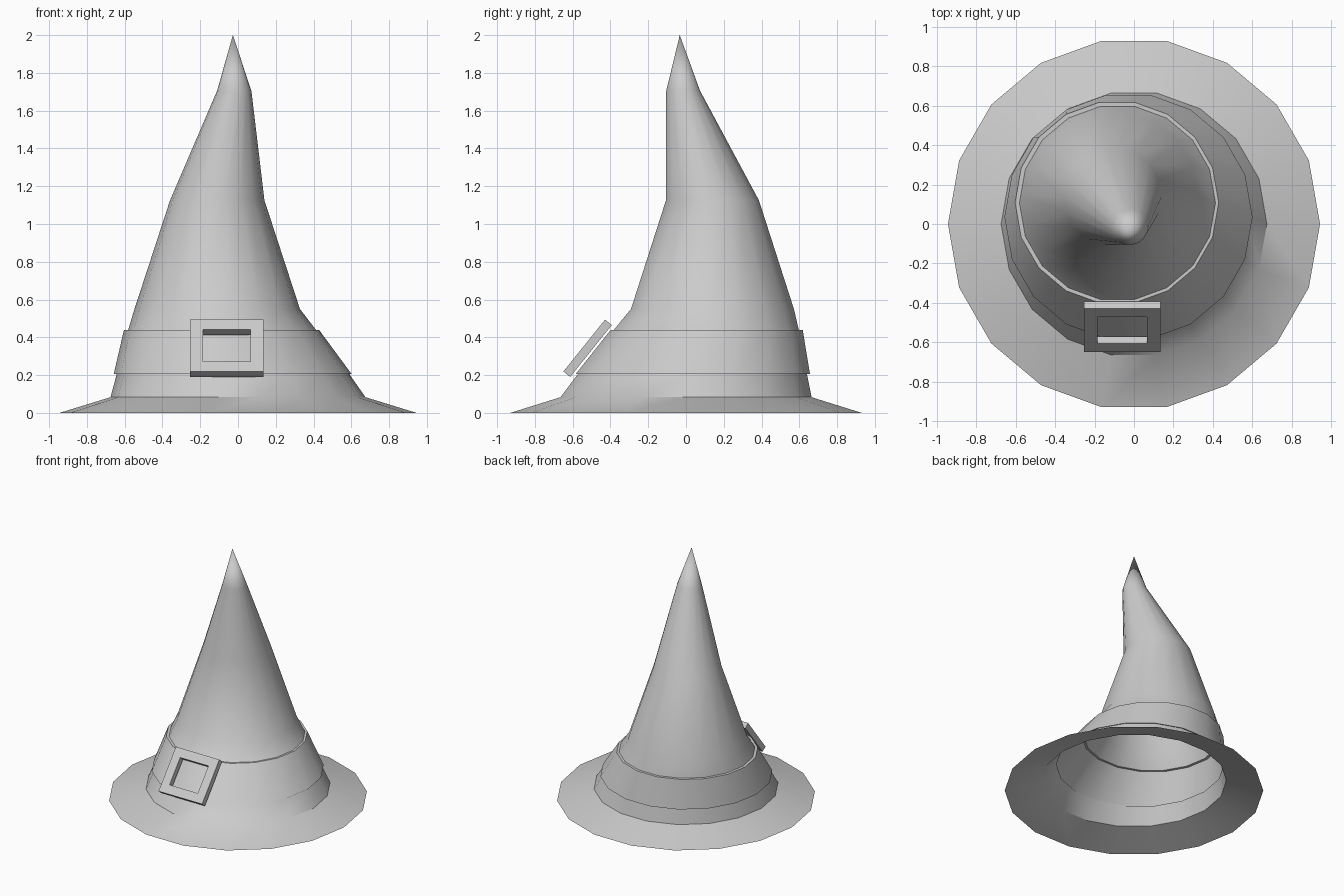
import bpy, bmesh, math
from mathutils import Vector

if "Cube" in bpy.data.objects:
    bpy.data.objects.remove(bpy.data.objects["Cube"])

SIDES = 18


def finish(bm, name, angle=None):
    bmesh.ops.recalc_face_normals(bm, faces=bm.faces)
    mesh = bpy.data.meshes.new(name)
    bm.to_mesh(mesh)
    bm.free()
    obj = bpy.data.objects.new(name, mesh)
    bpy.context.collection.objects.link(obj)
    if angle:
        bpy.ops.object.select_all(action='DESELECT')
        obj.select_set(True)
        bpy.context.view_layer.objects.active = obj
        bpy.ops.object.shade_smooth_by_angle(angle=math.radians(angle))
    return obj


def bridge(bm, a, b):
    n = len(a)
    for i in range(n):
        j = (i + 1) % n
        bm.faces.new((a[i], a[j], b[j], b[i]))


# Hat shell: open-bottomed loft of brim, raised band and leaning, crooked cone
# each ring: centre x, centre y, z, radius
rings = [
    (0, 0, 0, 0.945),
    (0, 0, 0.083, 0.675),
    (-0.028, 0.036, 0.213, 0.612),
    (-0.028, 0.036, 0.205, 0.630),
    (-0.087, 0.109, 0.438, 0.517),
    (-0.084, 0.107, 0.438, 0.498),
    (-0.11, 0.14, 0.55, 0.438),
    (-0.11, 0.14, 1.125, 0.25),
    (-0.02, -0.015, 1.705, 0.091),
]
bm = bmesh.new()
prev = None
for cx, cy, z, r in rings:
    ring = []
    for i in range(SIDES):
        a = 2 * math.pi * i / SIDES
        ring.append(bm.verts.new((cx + r * math.cos(a), cy + r * math.sin(a), z)))
    if prev:
        bridge(bm, prev, ring)
    prev = ring
tip = bm.verts.new((-0.027, -0.033, 2.0))
for i in range(SIDES):
    bm.faces.new((prev[i], prev[(i + 1) % SIDES], tip))
finish(bm, "hat", 35)

# Buckle: rectangular frame lying against the sloping front of the band
bm = bmesh.new()


def rectangle(w, h, y):
    return [bm.verts.new((sx * w / 2, y, sz * h / 2))
            for sx, sz in ((-1, -1), (1, -1), (1, 1), (-1, 1))]


W, H, T, BAR = 0.388, 0.352, 0.046, 0.068
loops = [rectangle(W, H, -T / 2), rectangle(W, H, T / 2),
         rectangle(W - 2 * BAR, H - 2 * BAR, T / 2),
         rectangle(W - 2 * BAR, H - 2 * BAR, -T / 2)]
for k in range(4):
    bridge(bm, loops[k], loops[(k + 1) % 4])
buckle = finish(bm, "buckle")
buckle.location = Vector((-0.06, -0.521, 0.342))
buckle.rotation_euler.x = -math.radians(38.8)
